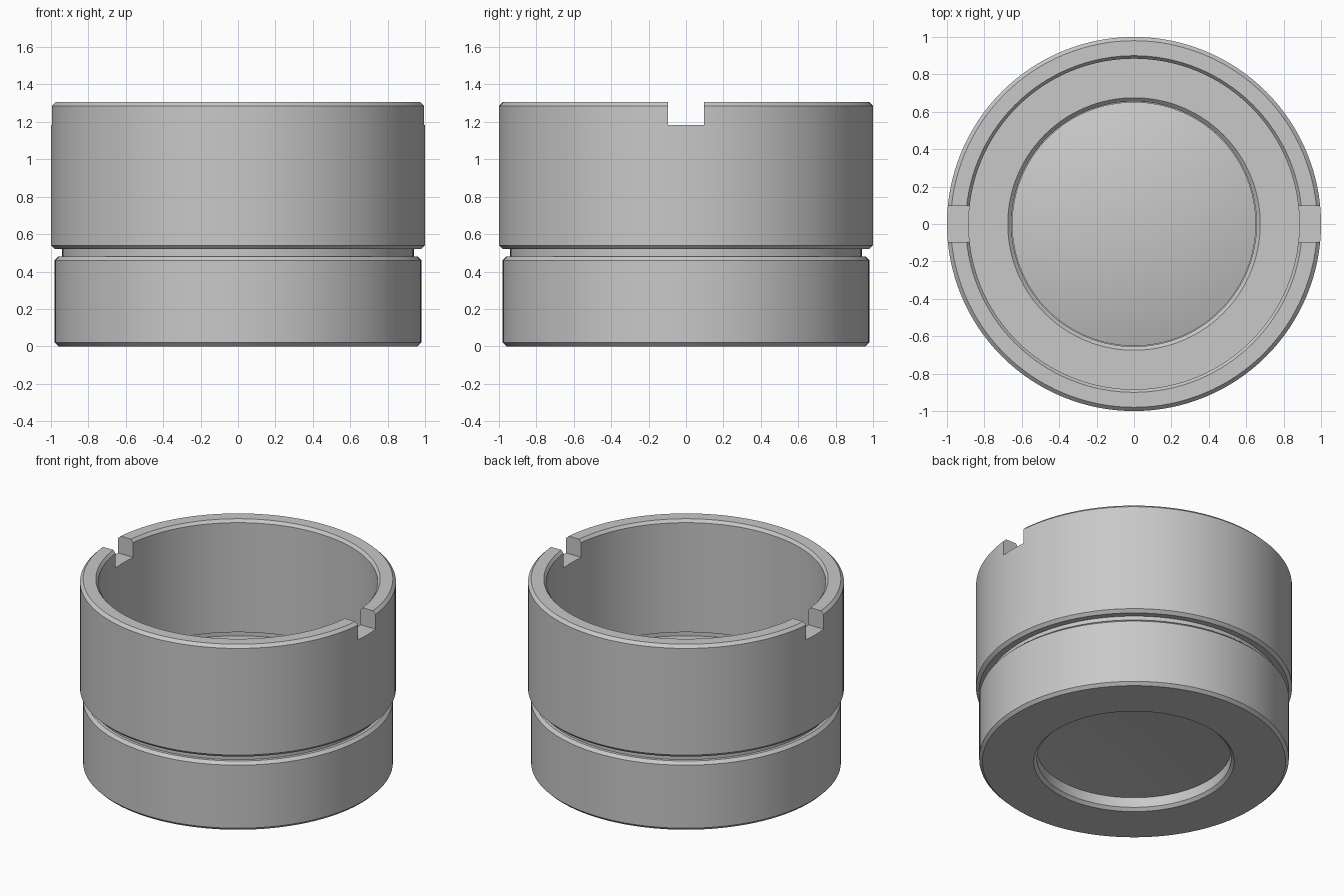
import bpy
import bmesh
from math import pi, radians, sin, cos, asin
from mathutils import Vector

SEGMENTS = 128

cube = bpy.data.objects.get("Cube")
if cube:
    bpy.data.objects.remove(cube)

grey = bpy.data.materials.new("satin grey")
grey.use_nodes = True
colour = (0.58, 0.58, 0.58, 1)
grey.diffuse_color = colour
grey.node_tree.nodes["Principled BSDF"].inputs["Base Color"].default_value = colour


def add_object(name, bm):
    mesh = bpy.data.meshes.new(name)
    bm.to_mesh(mesh)
    bm.free()
    mesh.materials.append(grey)
    obj = bpy.data.objects.new(name, mesh)
    bpy.context.scene.collection.objects.link(obj)
    return obj


def revolve(name, profile, closed):
    """Turn a list of (radius, height) points around the z axis."""
    bm = bmesh.new()
    verts = [bm.verts.new((r, 0, z)) for r, z in profile]
    pairs = list(zip(verts, verts[1:]))
    if closed:
        pairs.append((verts[-1], verts[0]))
    edges = [bm.edges.new(pair) for pair in pairs]
    bmesh.ops.spin(bm, geom=verts + edges, axis=(0, 0, 1), cent=(0, 0, 0),
                   angle=2 * pi, steps=SEGMENTS)
    bmesh.ops.remove_doubles(bm, verts=bm.verts, dist=0.0001)
    bmesh.ops.recalc_face_normals(bm, faces=bm.faces)
    return add_object(name, bm)


def cap(radius, edge_z, sag, steps=12):
    """Spherical arc from the axis out to the edge."""
    ball = (radius ** 2 + sag ** 2) / (2 * sag)
    reach = asin(radius / ball)
    angles = [reach * i / steps for i in range(steps + 1)]
    return [(ball * sin(a), edge_z + sag - ball * (1 - cos(a))) for a in angles]


# Barrel: chamfered outer wall with a groove, wide relieved bore and lens seat
c = 0.02
top_z, sleeve_z, floor_z = 1.305, 0.52, 0.487
barrel = revolve("barrel", [
    (0.98 - c, 0), (0.98, c), (0.98, 0.48 - c), (0.98 - c, 0.48),
    (0.94, 0.48), (0.94, sleeve_z),
    (1 - c, sleeve_z), (1, sleeve_z + c), (1, top_z - c), (1 - c, top_z),
    (0.9, top_z), (0.884, top_z - c), (0.884, sleeve_z),
    (0.9, sleeve_z), (0.9, floor_z),
    (0.655 + c, floor_z), (0.655, floor_z - c), (0.655, 0.09),
    (0.615, 0.09), (0.615, c), (0.615 + c, 0),
], closed=True)

# Spanner slots across the top rim
bm = bmesh.new()
bmesh.ops.create_cube(bm, size=1)
bmesh.ops.scale(bm, vec=Vector((2.4, 0.195, 0.4)), verts=bm.verts)
bmesh.ops.translate(bm, vec=Vector((0, 0, 1.182 + 0.2)), verts=bm.verts)
slot_cutter = add_object("slot_cutter", bm)
slot_cutter.hide_render = True
slots = barrel.modifiers.new("slots", "BOOLEAN")
slots.operation = "DIFFERENCE"
slots.solver = "EXACT"
slots.object = slot_cutter

# Apply the cut so that the cutter can go
bpy.context.view_layer.update()
evaluated = barrel.evaluated_get(bpy.context.evaluated_depsgraph_get())
cut_mesh = bpy.data.meshes.new_from_object(evaluated)
barrel.modifiers.clear()
barrel.data = cut_mesh
bpy.data.objects.remove(slot_cutter)

# Lens: domed above, gently hollowed below
top = cap(0.652, 0.4, 0.1)
bottom = cap(0.652, 0.091, 0.03)
lens = revolve("lens", top + bottom[::-1], closed=False)

for obj in (barrel, lens):
    bpy.ops.object.select_all(action="DESELECT")
    obj.select_set(True)
    bpy.context.view_layer.objects.active = obj
    bpy.ops.object.shade_smooth_by_angle(angle=radians(30))
